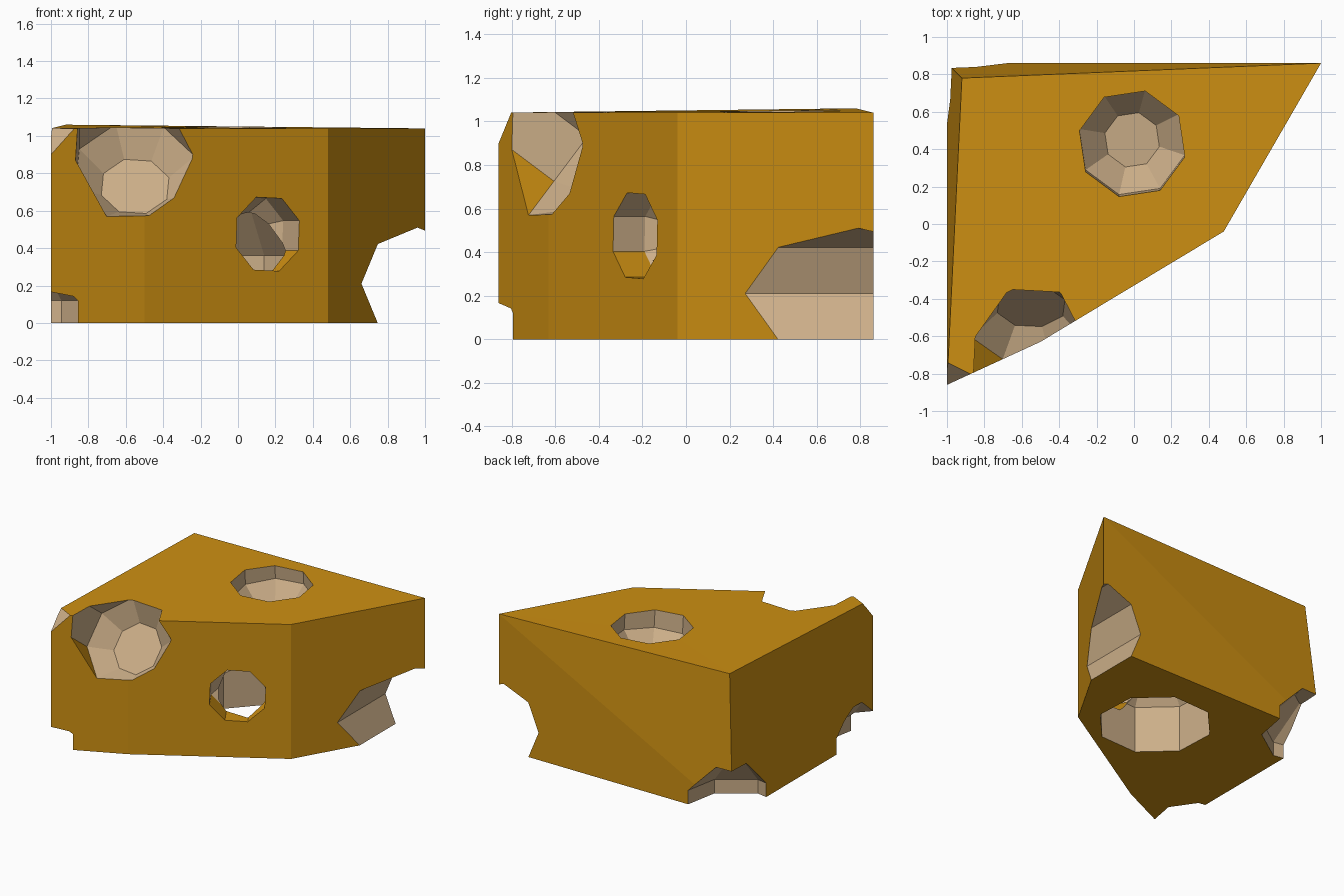
import bpy
import bmesh
from math import cos, sin, radians, pi
from mathutils import Vector

cube = bpy.data.objects.get("Cube")
if cube:
    bpy.data.objects.remove(cube, do_unlink=True)


def make_material(name, color):
    mat = bpy.data.materials.new(name)
    mat.use_nodes = True
    mat.diffuse_color = color
    mat.node_tree.nodes["Principled BSDF"].inputs["Base Color"].default_value = color
    return mat


MATERIALS = [make_material("golden orange", (0.61, 0.275, 0.006, 1)),
             make_material("pale tan", (0.61, 0.43, 0.25, 1))]
RIND, INSIDE = 0, 1


def hull_object(name, points, face_material):
    """Convex solid around the points; face_material picks each face's slot."""
    bm = bmesh.new()
    for p in points:
        bm.verts.new(p)
    bmesh.ops.convex_hull(bm, input=bm.verts[:])
    bmesh.ops.dissolve_limit(bm, angle_limit=radians(0.5),
                             verts=bm.verts[:], edges=bm.edges[:])
    bmesh.ops.recalc_face_normals(bm, faces=bm.faces[:])
    bm.normal_update()
    for f in bm.faces:
        f.material_index = face_material(f)
    mesh = bpy.data.meshes.new(name)
    bm.to_mesh(mesh)
    bm.free()
    for mat in MATERIALS:
        mesh.materials.append(mat)
    obj = bpy.data.objects.new(name, mesh)
    bpy.context.scene.collection.objects.link(obj)
    return obj


def cutter(name, center, axis, up, rings, phase=0, sides=8, rind_floor=False):
    """Faceted hollow: rings are (distance along axis, radius)."""
    c, a = Vector(center), Vector(axis).normalized()
    u = Vector(up)
    u = (u - a * u.dot(a)).normalized()
    v = a.cross(u)
    points = []
    for dist, r in rings:
        for k in range(sides):
            t = radians(phase) + 2 * pi * k / sides
            points.append(c + a * dist + (u * cos(t) + v * sin(t)) * r)

    # the lower side walls of some hollows keep the rind colour
    def pick(f):
        side = abs(f.normal.dot(a)) < 0.1
        return RIND if rind_floor and side and f.normal.z < -0.45 else INSIDE

    obj = hull_object(name, points, pick)
    obj.hide_render = True
    return obj


def ball(radius):
    return [(radius * sin(t), radius * cos(t))
            for t in (radians(d) for d in (-68, -23, 23, 68))]


# wedge body: leaning back corner, slightly raised there
outline = [(-1, 0.86), (1, 0.86), (0.48, -0.04), (-0.5, -0.63), (-1, -0.86)]
points = [(x, y, 0) for x, y in outline]
points += [(x, y, 1.04) for x, y in outline[1:]] + [(-0.92, 0.78, 1.06)]
wedge = hull_object("cheese_wedge", points, lambda f: RIND)

Z, Y = (0, 0, 1), (0, 1, 0)
cutters = [
    # round pocket in the top
    cutter("top_hole", (-0.01, 0.45, 0.78), (0, -0.08, 1), Y,
           [(0, 0.15), (0.15, 0.29), (0.6, 0.29)], phase=-14),
    # large bite over the top front edge
    cutter("front_edge_hole", (-0.55, -0.44, 0.73), (0, -0.8, 0.6), Z,
           [(0, 0.19), (0.13, 0.335), (0.9, 0.335)], phase=18, rind_floor=True),
    # hollow in the underside
    cutter("bottom_hole", (0, 0.23, -0.2), Z, Y,
           [(0, 0.41), (0.56, 0.41), (0.8, 0.2)], phase=-20),
    # small hole in the front, opening into the underside hollow
    cutter("front_hole", (0.16, -0.235, 0.475), (0.515, -0.857, 0), Z,
           [(-0.3, 0.12), (-0.17, 0.21), (0.3, 0.21)], phase=20, rind_floor=True),
    # straight channel through the back right corner
    cutter("side_channel", (0.96, 0, 0.21), Y, Z, [(-0.4, 0.3), (1.3, 0.3)]),
    # bites from the lower corners
    cutter("back_corner_hole", (-1, 0.82, -0.06), Z, Y, ball(0.43), phase=12),
    cutter("front_corner_hole", (-1.1, -0.66, 0), Z, Y, ball(0.31), phase=12),
    # chipped upper corner
    cutter("corner_chip", (-1, -0.86, 0.9), (-0.355, -0.71, 0.61), Z,
           [(0, 0.5), (0.4, 0.5)], phase=45, sides=4),
]

for c in cutters:
    mod = wedge.modifiers.new(c.name, "BOOLEAN")
    mod.operation = "DIFFERENCE"
    mod.solver = "EXACT"
    mod.object = c

# bake the cuts and drop the helpers
bpy.context.view_layer.update()
deps = bpy.context.evaluated_depsgraph_get()
result = bpy.data.meshes.new_from_object(wedge.evaluated_get(deps))
wedge.modifiers.clear()
wedge.data = result
for c in cutters:
    bpy.data.objects.remove(c, do_unlink=True)
for poly in wedge.data.polygons:
    poly.use_smooth = False
